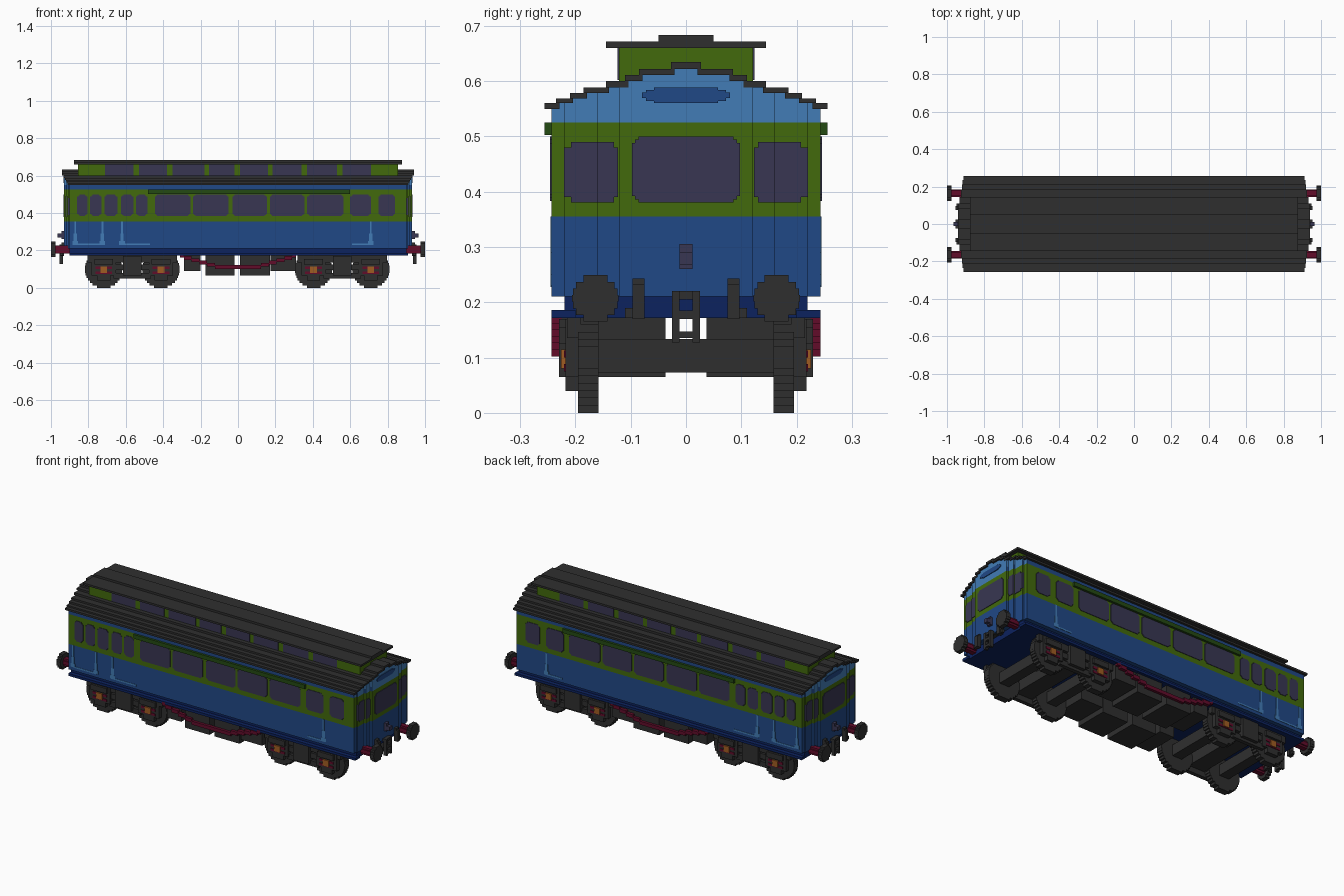
import bpy, bmesh, math

cube = bpy.data.objects.get("Cube")
if cube:
    bpy.data.objects.remove(cube, do_unlink=True)


def material(name, r, g, b):
    lin = [((c / 255 + 0.055) / 1.055) ** 2.4 if c > 10 else c / 255 / 12.92 for c in (r, g, b)] + [1]
    m = bpy.data.materials.new(name)
    m.diffuse_color = lin
    m.use_nodes = True
    m.node_tree.nodes["Principled BSDF"].inputs["Base Color"].default_value = lin
    return m


DARK = material("charcoal", 47, 47, 47)
BLUE = material("mid blue", 32, 72, 134)
LIGHT = material("light blue", 66, 124, 182)
GREEN = material("olive green", 66, 106, 12)
DGREEN = material("deep green", 36, 74, 18)
GLASS = material("violet glass", 56, 54, 82)
NAVY = material("navy", 12, 34, 94)
RED = material("crimson", 98, 12, 42)
GOLD = material("amber", 160, 92, 34)


def build(name, boxes, *mats, rule=None):
    """One object from boxes (x0, x1, y0, y1, z0, z1)."""
    bm = bmesh.new()
    for x0, x1, y0, y1, z0, z1 in boxes:
        v = bmesh.ops.create_cube(bm, size=1)["verts"]
        bmesh.ops.scale(bm, vec=(x1 - x0, y1 - y0, z1 - z0), verts=v)
        bmesh.ops.translate(bm, vec=((x0 + x1) / 2, (y0 + y1) / 2, (z0 + z1) / 2), verts=v)
    bm.normal_update()
    if rule:
        for f in bm.faces:
            f.material_index = rule(f)
    me = bpy.data.meshes.new(name)
    bm.to_mesh(me)
    bm.free()
    for m in mats:
        me.materials.append(m)
    ob = bpy.data.objects.new(name, me)
    bpy.context.collection.objects.link(ob)
    return ob


def sides(boxes):
    return boxes + [(a, b, -d, -c, e, f) for a, b, c, d, e, f in boxes]


def ends(boxes):
    return boxes + [(-b, -a, c, d, e, f) for a, b, c, d, e, f in boxes]


# Bowed ends: (half length, half width) of each step
BOW = [(0.90, 0.243), (0.908, 0.22), (0.918, 0.16), (0.93, 0.121)]


def bowed(z0, z1, ymax=1):
    return [(-x, x, -min(y, ymax), min(y, ymax), z0, z1) for x, y in BOW]


def pane_rects(u0, u1, z0, z1, c=0.012):
    """Window with notched corners, as crossed rectangles."""
    return [(u0, u1, z0 + c, z1 - c), (u0 + c / 2, u1 - c / 2, z0 + c / 2, z1 - c / 2),
            (u0 + c, u1 - c, z0, z1)]


def disc_rows(r, n):
    """Stepped disc: half width and height range of each row."""
    h = 2 * r / n
    rows = []
    for i in range(n):
        t = -r + h * (i + 0.5)
        rows.append((math.sqrt(r * r - t * t), t - h / 2, t + h / 2))
    return rows


# Body shell
build("lower_body", bowed(0.21, 0.355), BLUE)
build("window_band", bowed(0.355, 0.525), GREEN)
build("upper_band", bowed(0.525, 0.55), BLUE, LIGHT, rule=lambda f: int(abs(f.normal.x) > 0.5))
build("underframe", [(-0.90, 0.90, -0.22, 0.22, 0.172, 0.212)] +
      sides([(-0.90, 0.91, 0.2, 0.243, 0.172, 0.186)]), NAVY)
build("window_hood", sides([(-0.48, 0.60, 0.24, 0.256, 0.502, 0.525)]), DGREEN)

# Stepped roof: dark strips on the outside, light gable inside
ROOF = [(0.256, 0.912, 0.549), (0.235, 0.916, 0.56), (0.21, 0.92, 0.568), (0.185, 0.924, 0.578),
        (0.145, 0.932, 0.588), (0.11, 0.94, 0.60), (0.085, 0.94, 0.611), (0.027, 0.94, 0.622)]
strips, gable = [], []
for i, (y, x, z) in enumerate(ROOF):
    top = ROOF[i + 1][2] if i < 7 else 0.634
    inner = ROOF[i + 1][0] - 0.006 if i < 7 else 0
    strips += sides([(-x, x, inner, y, z, top)])
    if i < 7:
        gable += bowed(z, top, inner)
build("main_roof", strips, DARK)
build("gable", gable, LIGHT)

# Oval panel on each gable
build("gable_oval", ends([(0.929, 0.934, -0.08 * k, 0.08 * k, 0.574 - h, 0.574 + h)
                          for k, h in ((1, 0.005), (0.9, 0.01), (0.72, 0.014))]), BLUE)

# Raised clerestory
build("clerestory", [(-0.855, 0.855, -0.121, 0.121, 0.59, 0.661)], GREEN)
build("clerestory_roof", [(-0.877, 0.877, -0.145, 0.145, 0.66, 0.671),
                          (-0.877, 0.877, -0.05, 0.05, 0.671, 0.683)], DARK)
TOP_LIGHTS = [(-0.71, -0.56), (-0.53, -0.38), (-0.35, -0.18), (-0.155, -0.02),
              (0.01, 0.16), (0.185, 0.34), (0.37, 0.53), (0.56, 0.71)]
build("clerestory_windows", sides([(a, b, 0.119, 0.124, 0.602, 0.66) for a, b in TOP_LIGHTS]), GLASS)

# Side windows
WINDOWS = [(-0.86, -0.805), (-0.79, -0.73), (-0.715, -0.645), (-0.625, -0.56), (-0.545, -0.485),
           (-0.445, -0.255), (-0.24, -0.05), (-0.03, 0.155), (0.17, 0.355), (0.37, 0.565),
           (0.60, 0.71), (0.75, 0.84)]
build("side_windows", sides([(u0, u1, 0.241, 0.246, z0, z1) for a, b in WINDOWS
                             for u0, u1, z0, z1 in pane_rects(a, b, 0.383, 0.50)]), GLASS)

# End windows: wide middle pane, stepped corner panes
panes = [(0.928, 0.933, u0, u1, z0, z1) for u0, u1, z0, z1 in pane_rects(-0.098, 0.098, 0.38, 0.50)]
panes += sides([(0.916, 0.921, 0.123, 0.135, 0.39, 0.48), (0.916, 0.921, 0.13, 0.161, 0.38, 0.49),
                (0.906, 0.911, 0.159, 0.208, 0.38, 0.49), (0.906, 0.911, 0.2, 0.2205, 0.39, 0.48),
                (0.87, 0.906, 0.2, 0.2205, 0.39, 0.48)])
build("end_windows", ends(panes), GLASS)

# Light trim round the doors: foot line, upright and a small flare
trim = []
for a, b, uprights in ((-0.87, -0.72, (-0.87, -0.725)), (-0.64, -0.47, (-0.62,)), (0.60, 0.72, (0.71,))):
    trim.append((a + 0.01, b, 0.241, 0.245, 0.228, 0.236))
    for u in uprights:
        trim += [(u - 0.005, u + 0.005, 0.241, 0.245, 0.23, 0.355),
                 (u - 0.009, u + 0.009, 0.241, 0.245, 0.23, 0.29),
                 (u - 0.015, u + 0.015, 0.241, 0.245, 0.23, 0.25)]
build("door_trim", sides(trim), LIGHT)

# Buffers
heads, shafts = [], []
for w, a, b in disc_rows(0.042, 7):
    heads.append((0.975, 1.0, 0.164 - w, 0.164 + w, 0.207 + a, 0.207 + b))
for w, a, b in disc_rows(0.021, 4):
    shafts.append((0.88, 0.976, 0.164 - w, 0.164 + w, 0.205 + a, 0.205 + b))
build("buffer_heads", ends(sides(heads)), DARK)
build("buffer_shafts", ends(sides(shafts)), RED)

# Coupling hook, hoses and lamp bracket on each end
hook = sides([(0.935, 0.955, 0.012, 0.025, 0.127, 0.22)])
hook += [(0.90, 0.95, -0.025, 0.025, 0.205, 0.22), (0.935, 0.955, -0.025, 0.025, 0.17, 0.185),
         (0.935, 0.955, -0.025, 0.025, 0.135, 0.147)]
build("coupling_hook", ends(hook), DARK)
build("brake_hoses", ends(sides([(0.93, 0.955, 0.075, 0.097, 0.17, 0.232),
                                 (0.89, 0.945, 0.075, 0.097, 0.22, 0.243),
                                 (0.935, 0.95, 0.095, 0.11, 0.172, 0.19)])), DARK)
build("lamp_bracket", ends([(0.92, 0.945, -0.012, 0.012, 0.26, 0.305),
                            (0.94, 0.965, -0.012, 0.012, 0.268, 0.29)]), GLASS)

# Bogies: wheels, axles, frames and axle boxes
wheels, frames, axles, red_boxes, amber_boxes = [], [], [], [], []
for cx in (-0.565, 0.557):
    for wx in (cx - 0.153, cx + 0.153):
        for w, a, b in disc_rows(0.1, 15):
            wheels.append((wx - w, wx + w, 0.158, 0.195, 0.1 + a, 0.1 + b))
        axles.append((wx - 0.03, wx + 0.03, -0.16, 0.16, 0.073, 0.134))
        frames += [(wx - 0.065, wx + 0.065, 0.19, 0.218, 0.065, 0.17),
                   (wx - 0.035, wx + 0.035, 0.19, 0.218, 0.04, 0.07),
                   (wx - 0.05, wx + 0.05, 0.21, 0.23, 0.125, 0.155)]
        red_boxes += [(wx - 0.045, wx + 0.045, 0.2, 0.221, 0.075, 0.088),
                      (wx - 0.045, wx + 0.045, 0.2, 0.221, 0.1, 0.113)]
        amber_boxes.append((wx - 0.018, wx + 0.018, 0.2, 0.226, 0.08, 0.115))
    frames += [(cx - 0.24, cx + 0.24, 0.19, 0.215, 0.135, 0.172),
               (cx - 0.1, cx + 0.1, 0.19, 0.212, 0.095, 0.125),
               (cx - 0.1, cx + 0.1, 0.19, 0.212, 0.05, 0.08),
               (cx - 0.05, cx + 0.05, 0.195, 0.23, 0.065, 0.17),
               (cx - 0.05, cx + 0.05, 0.037, 0.2, 0.08, 0.172)]
    axles.append((cx - 0.05, cx + 0.05, -0.19, 0.19, 0.08, 0.134))
build("wheels", sides(wheels), DARK)
build("axles", axles, DARK)
build("bogie_frames", sides(frames), DARK)
build("axle_box_bars", sides(red_boxes), RED)
build("axle_boxes", sides(amber_boxes), GOLD)

# Equipment boxes below the floor
build("equipment_boxes", sides([(-0.29, -0.20, 0.037, 0.225, 0.09, 0.173),
                                (-0.175, -0.02, 0.037, 0.228, 0.065, 0.173),
                                (0.01, 0.17, 0.037, 0.228, 0.065, 0.173),
                                (0.175, 0.31, 0.037, 0.225, 0.09, 0.173)]), DARK)

# Sagging truss rod, stepped like a staircase
rod, n = [], 30
for i in range(n):
    x0, x1 = -0.31 + 0.62 * i / n, -0.31 + 0.62 * (i + 1) / n
    sag = max(0, abs((x0 + x1) / 2) - 0.11) / 0.19
    z = 0.102 + 0.012 * round(sag * 0.056 / 0.012)
    rod.append((x0, x1, 0.225, 0.243, z, z + 0.02))
build("truss_rod", sides(rod), RED)
